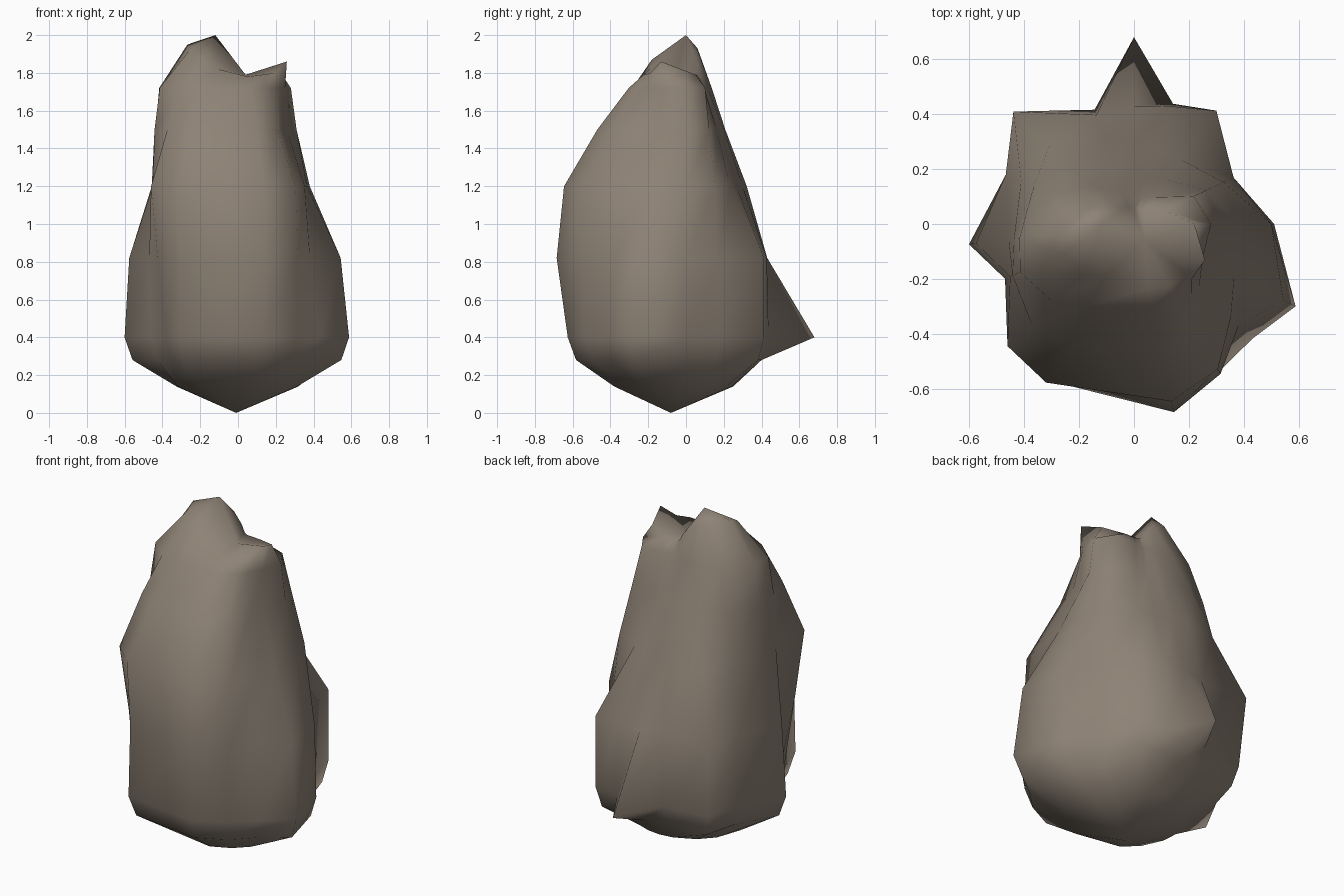
import bpy, bmesh, math

if "Cube" in bpy.data.objects:
    bpy.data.objects.remove(bpy.data.objects["Cube"])

# one stone colour
stone = bpy.data.materials.new("warm_grey_stone")
stone.diffuse_color = (0.27, 0.225, 0.18, 1)
stone.use_nodes = True
stone.node_tree.nodes["Principled BSDF"].inputs["Base Color"].default_value = stone.diffuse_color

# compass directions of the vertical ridges and hollows
ANGLES = [math.radians(a) for a in
          (0, 25, 54, 72, 90, 109, 137, 159, 187, 203, 224, 241, 282, 300, 316, 333)]
# ridge radii at the foot, belly, shoulder, neck, collar and crest
foot = (.51, .40, .51, .46, .68, .44, .56, .50, .605, .50, .53, .65, .64, .62, .60, .66)
belly = (.50, .40, .51, .45, .43, .42, .60, .50, .58, .51, .59, .64, .70, .63, .53, .61)
shoulder = (.38, .36, .29, .28, .30, .34, .42, .44, .46, .49, .64, .66, .66, .61, .49, .41)
neck = (.31, .29, .20, .18, .20, .22, .30, .39, .44, .48, .52, .50, .48, .42, .33, .29)
collar = (.28, .24, .12, .10, .10, .12, .20, .31, .42, .45, .41, .34, .31, .31, .29, .28)
crest = (.22, .12, .07, .06, .06, .07, .10, .17, .27, .28, .26, .22, .24, .26, .27, .29)
# crest height: tall left peak, shallow saddle, small right peak
rim = (1.81, 1.79, 1.79, 1.79, 1.8, 1.84, 1.9, 1.93, 1.95, 1.92, 1.87, 1.82, 1.78, 1.79, 1.8, 1.86)

bm = bmesh.new()


def ring(radii, height, back=1.0):
    """One loop round the rock; its back can be cut off flat."""
    heights = height if isinstance(height, tuple) else [height] * len(ANGLES)
    return [bm.verts.new((r * math.cos(a), min(r * math.sin(a), back), z))
            for a, r, z in zip(ANGLES, radii, heights)]


def bridge(lower, upper):
    n = len(lower)
    for i in range(n):
        j = (i + 1) % n
        bm.faces.new((lower[i], lower[j], upper[j], upper[i]))


loops = [
    ring([.32 - .07 * math.sin(a) for a in ANGLES], .14),   # rounded underside
    ring([.93 * r for r in foot], .28, back=.4),
    ring(foot, .4),
    ring(belly, .82),
    ring(shoulder, 1.2),
    ring(neck, 1.5),
    ring(collar, 1.72),
    ring(crest, rim),
]
for a, b in zip(loops, loops[1:]):
    bridge(a, b)

# close the top onto the left peak and the saddle, the bottom onto one point
peak = bm.verts.new((-.12, 0, 2))
saddle = bm.verts.new((.04, -.06, 1.79))
base = bm.verts.new((-.01, -.08, 0))
top, n = loops[-1], len(ANGLES)
first, last = 5, 11
for i in range(n):
    j = (i + 1) % n
    bm.faces.new((top[i], top[j], peak if first <= i < last else saddle))
    bm.faces.new((loops[0][j], loops[0][i], base))
bm.faces.new((top[first], peak, saddle))
bm.faces.new((top[last], saddle, peak))

bmesh.ops.recalc_face_normals(bm, faces=bm.faces)
for f in bm.faces:
    f.smooth = True
mesh = bpy.data.meshes.new("boulder")
bm.to_mesh(mesh)
bm.free()
mesh.materials.append(stone)
rock = bpy.data.objects.new("boulder", mesh)
bpy.context.collection.objects.link(rock)
